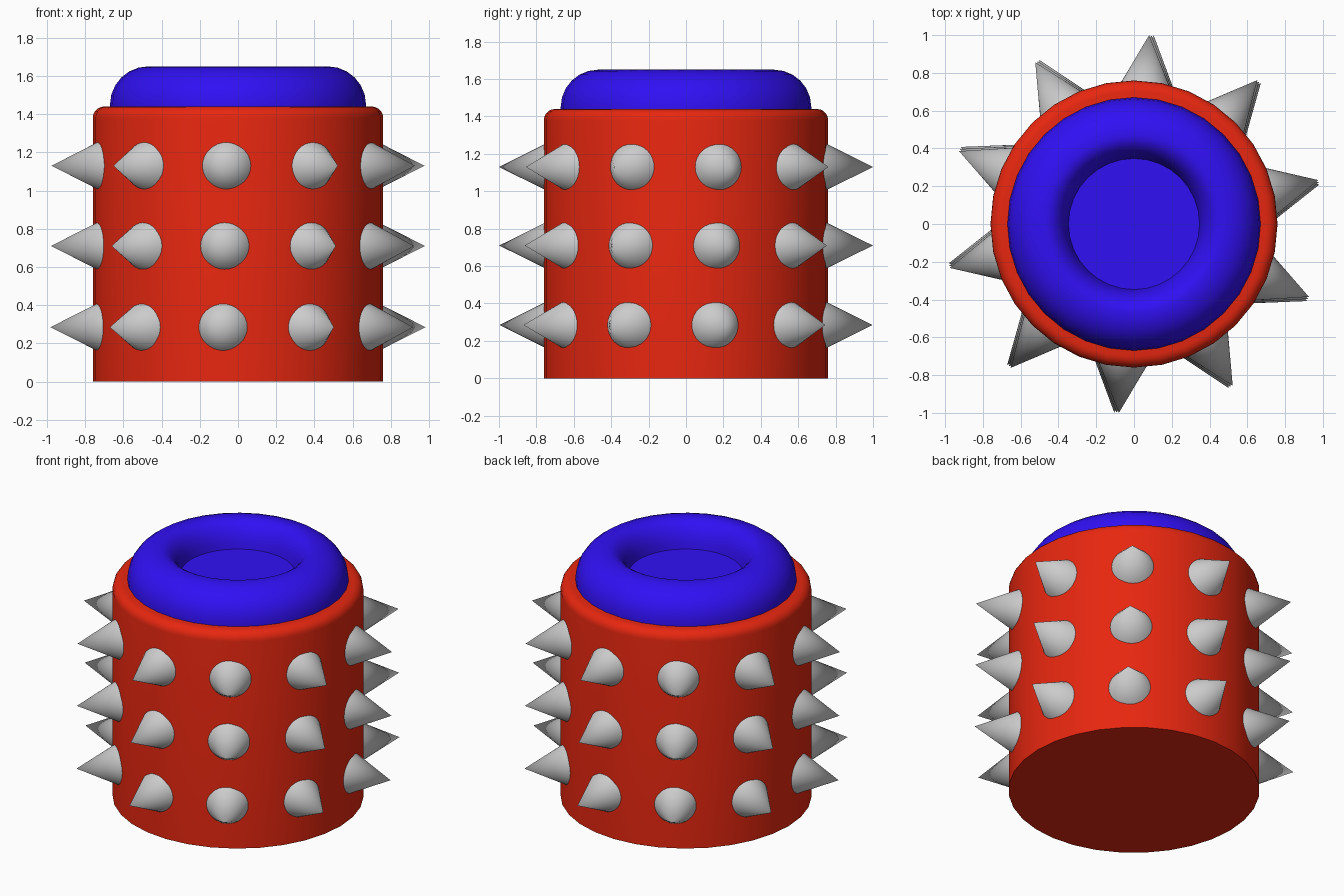
import bpy, bmesh, math
from mathutils import Matrix, Vector

if "Cube" in bpy.data.objects:
    bpy.data.objects.remove(bpy.data.objects["Cube"])


def material(name, rgb):
    m = bpy.data.materials.new(name)
    m.diffuse_color = (*rgb, 1)
    m.use_nodes = True
    m.node_tree.nodes["Principled BSDF"].inputs["Base Color"].default_value = m.diffuse_color
    return m


def finish(bm, name, mat=None, angle=40):
    bmesh.ops.recalc_face_normals(bm, faces=bm.faces)
    me = bpy.data.meshes.new(name)
    bm.to_mesh(me)
    bm.free()
    ob = bpy.data.objects.new(name, me)
    bpy.context.collection.objects.link(ob)
    if mat:
        me.materials.append(mat)
    bpy.ops.object.select_all(action='DESELECT')
    ob.select_set(True)
    bpy.context.view_layer.objects.active = ob
    bpy.ops.object.shade_smooth_by_angle(angle=math.radians(angle))
    return ob


def lathe(name, profile, mat, steps=32):
    """Revolve an (r, z) profile that starts and ends on the axis."""
    bm = bmesh.new()
    vs = [bm.verts.new((r, 0, z)) for r, z in profile]
    es = [bm.edges.new(p) for p in zip(vs, vs[1:])]
    bmesh.ops.spin(bm, geom=vs + es, axis=(0, 0, 1), cent=(0, 0, 0),
                   angle=math.tau, steps=steps, use_merge=True)
    bmesh.ops.remove_doubles(bm, verts=bm.verts, dist=1e-4)
    return finish(bm, name, mat)


def arc(cr, cz, ar, az, a0, a1, n):
    """Elliptical arc of profile points, angles in degrees."""
    pts = []
    for i in range(n + 1):
        t = math.radians(a0 + (a1 - a0) * i / n)
        pts.append((cr + ar * math.cos(t), cz + az * math.sin(t)))
    return pts


red = material("red", (0.8, 0.02, 0.005))
blue = material("blue", (0.03, 0.005, 0.9))

# Drum body with rounded top edge
lathe("body", [(0, 0), (0.76, 0)] + arc(0.70, 1.38, 0.06, 0.06, 0, 90, 5) + [(0, 1.44)], red)

# Puffy ring cap with a sunken flat centre
lathe("cap", [(0, 1.42), (0.67, 1.42)]
      + arc(0.47, 1.45, 0.20, 0.20, 0, 90, 6)
      + arc(0.47, 1.45, 0.125, 0.20, 90, 170, 6)[1:]
      + [(0, 1.48)], blue)

# Three rings of ten spikes, each ring turned very slightly
base_r, tip_r, width = 0.70, 1.003, 0.15
for ring, (z, offset) in enumerate([(0.285, 12.0), (0.71, 12.7), (1.13, 13.4)]):
    bm = bmesh.new()
    for i in range(10):
        a = math.radians(offset + 36 * i)
        d = Vector((math.cos(a), math.sin(a), 0))
        m = Matrix.Translation(d * (base_r + tip_r) / 2 + Vector((0, 0, z))) \
            @ d.to_track_quat('Z', 'Y').to_matrix().to_4x4()
        bmesh.ops.create_cone(bm, cap_ends=True, segments=32, radius1=width,
                              radius2=0, depth=tip_r - base_r, matrix=m)
    finish(bm, f"spike_ring_{ring + 1}")
